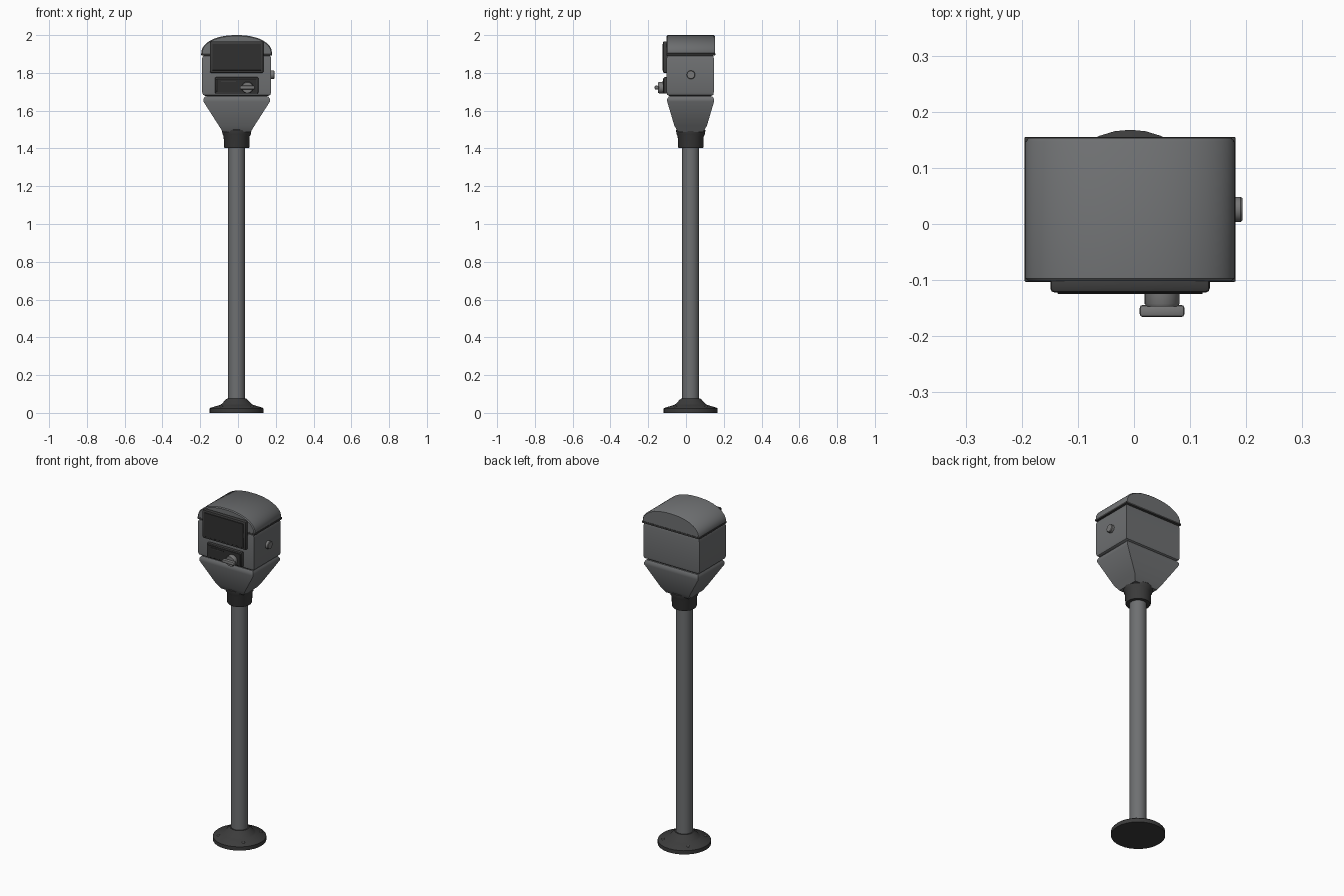
import bpy, bmesh, math
from mathutils import Matrix

if "Cube" in bpy.data.objects:
    bpy.data.objects.remove(bpy.data.objects["Cube"])

CX, CY = -0.007, 0.025   # axis of the post


def mat(name, c):
    m = bpy.data.materials.new(name)
    m.diffuse_color = (*c, 1)
    m.use_nodes = True
    m.node_tree.nodes["Principled BSDF"].inputs["Base Color"].default_value = m.diffuse_color
    return m


GREY = mat("metal grey", (0.155, 0.16, 0.165))
DARK = mat("dark metal", (0.045, 0.045, 0.045))
SCREEN = mat("screen black", (0.03, 0.03, 0.03))
SILVER = mat("fitting grey", (0.19, 0.19, 0.19))


def finish(name, bm, m, bevel=0, angle=35, segs=2):
    bmesh.ops.recalc_face_normals(bm, faces=bm.faces)
    me = bpy.data.meshes.new(name)
    bm.to_mesh(me)
    bm.free()
    ob = bpy.data.objects.new(name, me)
    bpy.context.collection.objects.link(ob)
    me.materials.append(m)
    bpy.ops.object.select_all(action='DESELECT')
    ob.select_set(True)
    bpy.context.view_layer.objects.active = ob
    if bevel:
        b = ob.modifiers.new("bevel", 'BEVEL')
        b.width, b.segments = bevel, segs
        bpy.ops.object.modifier_apply(modifier="bevel")
    bpy.ops.object.shade_smooth_by_angle(angle=math.radians(angle))
    return ob


def loft(name, rings, m, **kw):
    """Skin a list of equal-length point rings and cap both ends."""
    bm = bmesh.new()
    vs = [[bm.verts.new(p) for p in r] for r in rings]
    n = len(vs[0])
    for a, b in zip(vs, vs[1:]):
        for i in range(n):
            bm.faces.new((a[i], a[(i + 1) % n], b[(i + 1) % n], b[i]))
    bm.faces.new(vs[0])
    bm.faces.new(vs[-1])
    return finish(name, bm, m, **kw)


def lathe(name, prof, m, axis='z', at=(CX, CY, 0), n=32, **kw):
    """Round part: profile of (radius, distance along axis)."""
    rings = []
    for r, h in prof:
        ring = []
        for i in range(n):
            t = 2 * math.pi * i / n
            c, s = r * math.cos(t), r * math.sin(t)
            p = {'z': (c, s, h), 'y': (c, h, s), 'x': (h, c, s)}[axis]
            ring.append(tuple(p[k] + at[k] for k in range(3)))
        rings.append(ring)
    return loft(name, rings, m, **kw)


def rect_loft(name, secs, m, cy=CY, **kw):
    """Rectangular part: sections of (half x, half y, z)."""
    return loft(name, [[(CX + sx * a, cy + sy * b, z) for sx, sy in
                ((-1, -1), (1, -1), (1, 1), (-1, 1))] for a, b, z in secs], m, **kw)


def box(name, x, y, z, m, **kw):
    bm = bmesh.new()
    c = [(a + b) / 2 for a, b in (x, y, z)]
    s = [b - a for a, b in (x, y, z)]
    bmesh.ops.create_cube(bm, size=1, matrix=Matrix.Translation(c) @ Matrix.Diagonal((*s, 1)))
    return finish(name, bm, m, **kw)


# foot flange with bolts, post and collar
lathe("base_flange", [(.143, 0), (.143, .022), (.138, .027), (.088, .042), (.08, .047),
                      (.058, .07), (.052, .075), (.04, .075)], DARK)
for i in range(4):
    t = math.pi / 4 + i * math.pi / 2
    lathe("base_bolt", [(.008, .025), (.008, .036), (.005, .039)], SILVER,
          at=(CX + .115 * math.cos(t), CY + .115 * math.sin(t), 0), n=10)
lathe("post", [(.045, .05), (.045, 1.45)], GREY)
lathe("collar", [(.045, 1.402), (.064, 1.402), (.067, 1.407), (.069, 1.465), (.075, 1.475),
                 (.078, 1.497), (.07, 1.505)], DARK)

# tapered neck, dark seam and main housing
HY = 0.0225
rect_loft("tapered_neck", [(.074, .066, 1.488), (.094, .086, 1.52), (.176, .124, 1.648),
                           (.176, .124, 1.662), (.168, .116, 1.675)], GREY, cy=HY + .002)
rect_loft("seam_filler", [(.16, .11, 1.665), (.16, .11, 1.70)], DARK, cy=HY)
rect_loft("housing", [(.167, .112, 1.678), (.178, .122, 1.684), (.183, .125, 1.698),
                      (.183, .125, 1.876), (.178, .122, 1.89), (.167, .112, 1.896)], GREY, cy=HY)

# dark lip under the hood
box("hood_lip", (-.195, .181), (-.103, .155), (1.893, 1.904), DARK, bevel=.002)


# arched hood, extruded front to back with slightly rounded rims
def arch(y, inset):
    pts = [(CX + .186 - inset, y, 1.902)]
    for i in range(25):
        t = math.pi * i / 24
        c, s = math.cos(t), math.sin(t)
        pts.append((CX + (.186 - inset) * math.copysign(abs(c) ** .9, c), y,
                    1.912 + (.088 - inset) * abs(s) ** 1.05))
    pts.append((CX - .186 + inset, y, 1.902))
    return pts


loft("hood", [arch(-.102, .005), arch(-.097, 0), arch(.147, 0), arch(.153, .005)], GREY, angle=40)


# display and control panel with raised frames
def panel(name, x, z, y, rim):
    box(name + "_frame", x, (y, -.095), z, DARK, bevel=.007)
    box(name + "_face", (x[0] + rim, x[1] - rim), (y - .003, y + .003),
        (z[0] + rim, z[1] - rim), SCREEN, bevel=.001, segs=1)


panel("display", (-.149, .135), (1.80, 1.967), -.122, .013)
panel("control_panel", (-.122, .108), (1.69, 1.778), -.119, .009)
box("card_slot", (-.09, -.01), (-.125, -.118), (1.752, 1.758), DARK)

# turn knob: round boss with a cross handle
lathe("knob_boss", [(.031, -.115), (.031, -.142), (.028, -.147)], SILVER, 'y', (.05, 0, 1.722))
box("knob_handle", (.01, .09), (-.166, -.144), (1.712, 1.732), SILVER, bevel=.006)

# side lock
lathe("side_lock", [(.0225, .16), (.0225, .19), (.02, .193)], SILVER, 'x', (0, .026, 1.79))
